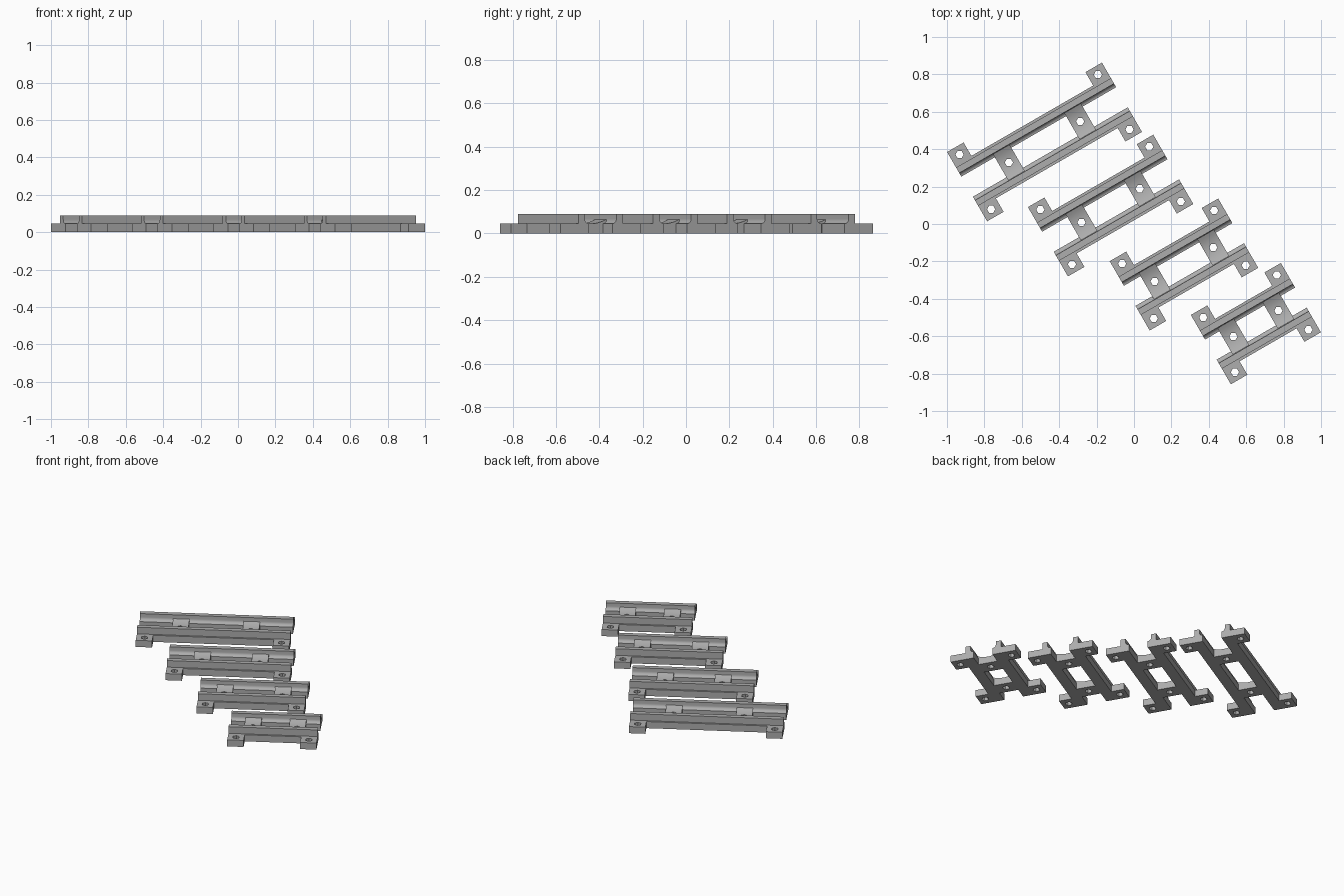
import bpy, bmesh
from math import sin, cos, pi, radians
from mathutils import Matrix

cube = bpy.data.objects.get("Cube")
if cube:
    bpy.data.objects.remove(cube)

grey = bpy.data.materials.new("plain_grey")
grey.use_nodes = True
grey.diffuse_color = (0.42, 0.42, 0.42, 1)
grey.node_tree.nodes["Principled BSDF"].inputs["Base Color"].default_value = grey.diffuse_color

INNER, OUTER, TAB_END = 0.062, 0.131, 0.214   # distances from a bracket's centre line
BASE, TOP, TAB_W = 0.045, 0.09, 0.102
HOLE_V, HOLE_R = 0.169, 0.022


def extrude(bm, profile, u0, u1):
    """Extrude a (v, z) profile along the rail direction."""
    face = bm.faces.new([bm.verts.new((u0, v, z)) for v, z in profile])
    new = bmesh.ops.extrude_face_region(bm, geom=[face])["geom"]
    verts = [e for e in new if isinstance(e, bmesh.types.BMVert)]
    bmesh.ops.translate(bm, vec=(u1 - u0, 0, 0), verts=verts)


def finish(bm, name, place):
    bmesh.ops.recalc_face_normals(bm, faces=bm.faces)
    mesh = bpy.data.meshes.new(name)
    bm.to_mesh(mesh)
    bm.free()
    mesh.materials.append(grey)
    obj = bpy.data.objects.new(name, mesh)
    obj.matrix_world = place
    bpy.context.collection.objects.link(obj)
    return obj


def activate(obj):
    bpy.ops.object.select_all(action="DESELECT")
    obj.select_set(True)
    bpy.context.view_layer.objects.active = obj


# Rail section: wide foot, stepped outer side, rounded hollow on the inner side
R = 0.022
hollow = [(INNER + R * sin(a), BASE + R - R * cos(a))
          for a in [i * pi / 12 for i in range(7)]]
rail = [(INNER, 0)] + hollow + [(INNER + R, TOP), (0.118, TOP),
                                (0.118, BASE), (OUTER, BASE), (OUTER, 0)]

# Cross tie section: dished top running up into both rails
half = INNER + 0.019
dish = [(half * t / 6, BASE + 0.02 * (t / 6) ** 2) for t in range(6, -7, -1)]
tie = [(-INNER, 0), (INNER, 0), (INNER, 0.04), (half, 0.04)] + dish + [(-half, 0.04), (-INNER, 0.04)]


def make_bracket(size, u, v, length, tie_u):
    place = Matrix.Rotation(radians(30), 4, "Z") @ Matrix.Translation((u, v, 0))
    tab_u = length / 2 - TAB_W / 2

    # Pair of rails
    for side, label in ((1, "back"), (-1, "front")):
        bm = bmesh.new()
        extrude(bm, [(side * a, z) for a, z in rail], -length / 2, length / 2)
        obj = finish(bm, f"{size}_{label}_rail", place)
        activate(obj)
        bpy.ops.object.shade_smooth_by_angle(angle=radians(30))

    # Mounting tabs, cross ties and the screw hole cutter
    bm, cutter = bmesh.new(), bmesh.new()
    spots = []
    for end in (-1, 1):
        extrude(bm, tie, end * tie_u - TAB_W / 2, end * tie_u + TAB_W / 2)
        spots.append((end * tie_u, 0))
        for side in (-1, 1):
            a, b = side * OUTER, side * TAB_END
            extrude(bm, [(a, 0), (b, 0), (b, BASE), (a, BASE)],
                    end * tab_u - TAB_W / 2, end * tab_u + TAB_W / 2)
            spots.append((end * tab_u, side * HOLE_V))
    for hu, hv in spots:
        bmesh.ops.create_cone(cutter, cap_ends=True, segments=6, radius1=HOLE_R,
                              radius2=HOLE_R, depth=0.3,
                              matrix=Matrix.Translation((hu, hv, 0)))
    plates = finish(bm, f"{size}_tabs_and_ties", place)
    holes = finish(cutter, f"{size}_hole_cutter", place)
    holes.hide_render = True
    mod = plates.modifiers.new("screw_holes", "BOOLEAN")
    mod.operation, mod.solver, mod.object = "DIFFERENCE", "EXACT", holes
    activate(plates)
    bpy.ops.object.modifier_apply(modifier=mod.name)
    bpy.data.objects.remove(holes)
    bpy.ops.object.shade_smooth_by_angle(angle=radians(30))


# Four brackets of decreasing length
make_bracket("longest", -0.195, 0.619, 0.956, 0.22)
make_bracket("long", -0.059, 0.148, 0.774, 0.18)
make_bracket("short", 0.123, -0.321, 0.67, 0.181)
make_bracket("shortest", 0.298, -0.787, 0.556, 0.139)
